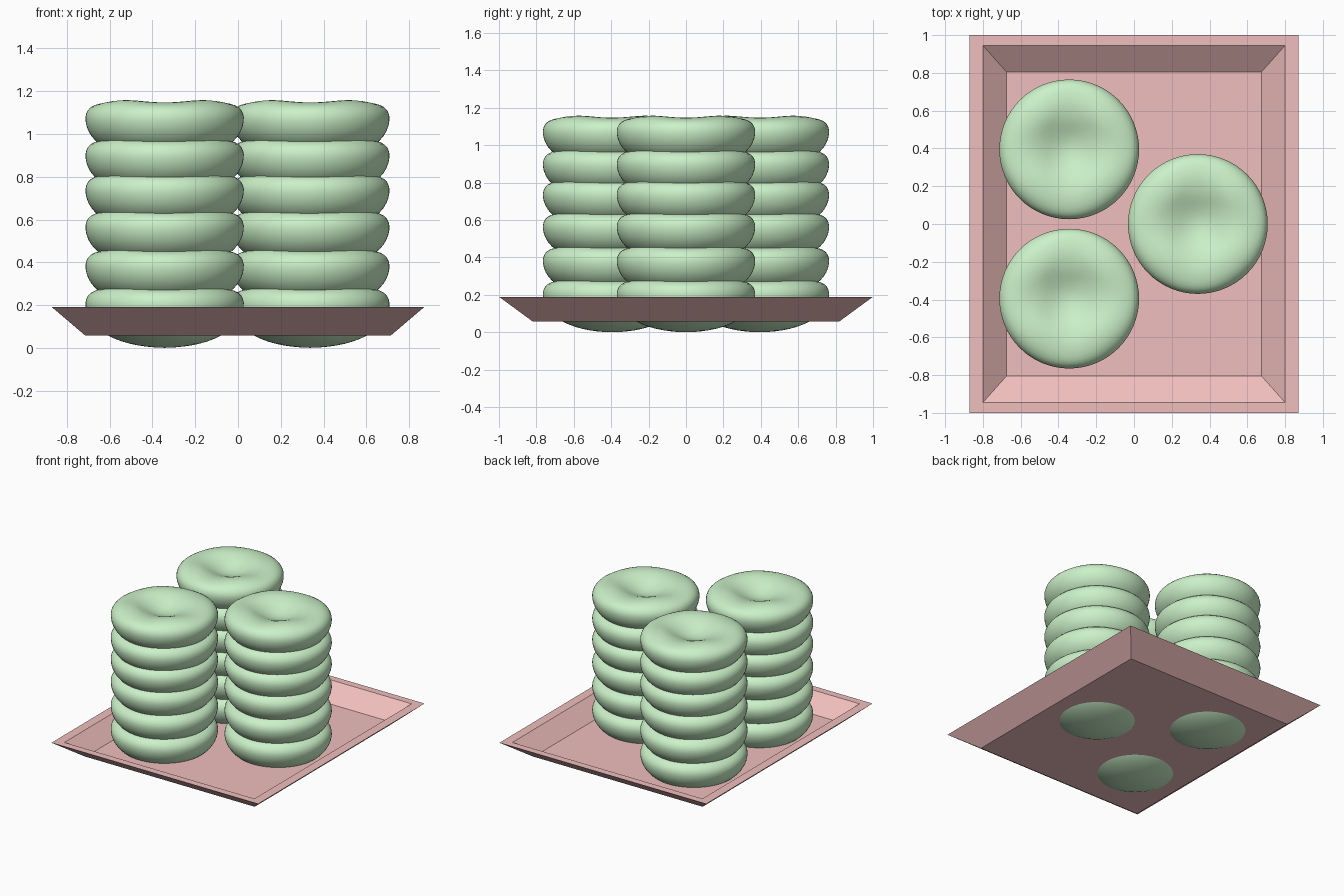
import bpy, bmesh
from math import cos, sin, pi

if "Cube" in bpy.data.objects:
    bpy.data.objects.remove(bpy.data.objects["Cube"])


def material(name, rgb):
    m = bpy.data.materials.new(name)
    m.diffuse_color = (*rgb, 1)
    m.use_nodes = True
    m.node_tree.nodes["Principled BSDF"].inputs["Base Color"].default_value = m.diffuse_color
    return m


pink = material("pink", (0.87, 0.52, 0.51))
green = material("green", (0.60, 0.88, 0.58))


def finish(bm, name, mat, smooth):
    bmesh.ops.recalc_face_normals(bm, faces=bm.faces[:])
    for f in bm.faces:
        f.smooth = smooth
    me = bpy.data.meshes.new(name)
    bm.to_mesh(me)
    bm.free()
    me.materials.append(mat)
    return me


def add(name, me, loc=(0, 0, 0)):
    ob = bpy.data.objects.new(name, me)
    ob.location = loc
    bpy.context.collection.objects.link(ob)
    return ob


def bridge(bm, a, b):
    n = len(a)
    for i in range(n):
        j = (i + 1) % n
        bm.faces.new((a[i], a[j], b[j], b[i]))


# tray: outer base, outer rim, inner rim, inner floor (half x, half y, z)
bm = bmesh.new()
rects = [(0.715, 0.82, 0.058), (0.87, 1.0, 0.19), (0.80, 0.945, 0.19), (0.675, 0.805, 0.085)]
rings = [[bm.verts.new((sx * x, sy * y, z)) for sx, sy in ((-1, -1), (1, -1), (1, 1), (-1, 1))]
         for x, y, z in rects]
for a, b in zip(rings, rings[1:]):
    bridge(bm, a, b)
bm.faces.new(rings[0])
bm.faces.new(rings[-1])
add("tray", finish(bm, "tray", pink, False))

# bun: rounded disc with bowl-shaped underside and dimpled top (radius, z from equator)
profile = [(0.05, -0.193), (0.12, -0.186), (0.2, -0.168), (0.275, -0.136), (0.33, -0.095),
           (0.362, -0.05), (0.375, 0.0), (0.371, 0.034), (0.352, 0.064), (0.31, 0.085),
           (0.25, 0.092), (0.2, 0.085), (0.15, 0.068), (0.1, 0.045), (0.05, 0.028)]
SEG = 32
bm = bmesh.new()
rings = []
for k, (r, z) in enumerate(profile):
    wave = 0.006 if k in (9, 10, 11) else 0.0   # slightly uneven top rim
    rings.append([bm.verts.new((r * cos(t), r * sin(t), z - wave * cos(4 * t)))
                  for t in (2 * pi * i / SEG for i in range(SEG))])
for a, b in zip(rings, rings[1:]):
    bridge(bm, a, b)
for ring, z in ((rings[0], -0.195), (rings[-1], 0.022)):
    c = bm.verts.new((0, 0, z))
    for i in range(SEG):
        bm.faces.new((ring[i], ring[(i + 1) % SEG], c))
bun = finish(bm, "bun", green, True)

# three stacks of six buns
heights = (0.195, 0.373, 0.555, 0.727, 0.890, 1.063)
stacks = (("back_left", -0.343, 0.395), ("front_left", -0.343, -0.395), ("right", 0.338, 0.0))
for name, x, y in stacks:
    for n, z in enumerate(heights, 1):
        ob = add(f"{name}_bun_{n}", bun, (x, y, z))
        ob.modifiers.new("smooth", 'SUBSURF').levels = 1
        ob.modifiers["smooth"].render_levels = 1
